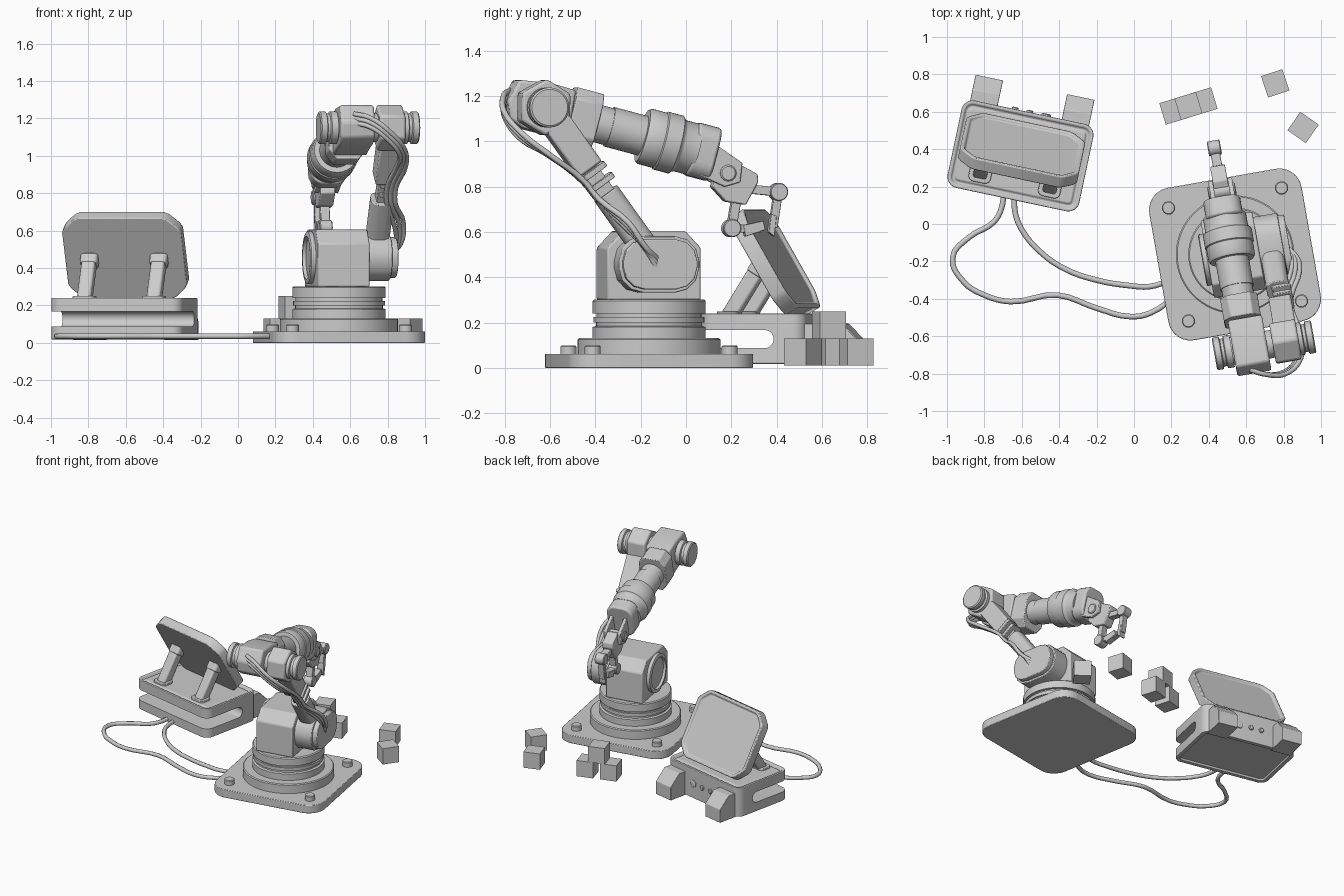
import bpy, bmesh
from math import sin, cos, pi, radians
from mathutils import Matrix, Vector

if "Cube" in bpy.data.objects:
    bpy.data.objects.remove(bpy.data.objects["Cube"])

ARM = Matrix.Translation((0.54, -0.163, 0)) @ Matrix.Rotation(radians(10), 4, 'Z')
CON = Matrix.Translation((-0.607, 0.364, 0)) @ Matrix.Rotation(radians(-12), 4, 'Z')
SIDE = Matrix(((0, 0, 1, 0), (1, 0, 0, 0), (0, 1, 0, 0), (0, 0, 0, 1)))  # (u,v,w) -> (y,z,x)


def rrect(w, h, r, n=6):
    """Rounded rectangle outline."""
    pts = []
    for i, (sx, sy) in enumerate(((1, 1), (-1, 1), (-1, -1), (1, -1))):
        for k in range(n + 1):
            a = (i + k / n) * pi / 2
            pts.append((sx * (w / 2 - r) + r * cos(a), sy * (h / 2 - r) + r * sin(a)))
    return pts


def rect(w, h):
    return [(w / 2, h / 2), (-w / 2, h / 2), (-w / 2, -h / 2), (w / 2, -h / 2)]


def along(p, q, x=0):
    """Frame at p with z towards q; p and q are (y, z) pairs."""
    d = Vector((0, q[0] - p[0], q[1] - p[1])).normalized()
    y = d.cross(Vector((1, 0, 0)))
    m = Matrix(((1, 0, 0), (0, y.y, d.y), (0, y.z, d.z))).to_4x4()
    return Matrix.Translation((x, p[0], p[1])) @ m


def smooth(ob):
    bpy.ops.object.select_all(action='DESELECT')
    ob.select_set(True)
    bpy.context.view_layer.objects.active = ob
    bpy.ops.object.shade_smooth_by_angle(angle=radians(32))


def finish(name, bm, m, bevel=0):
    bmesh.ops.recalc_face_normals(bm, faces=bm.faces)
    me = bpy.data.meshes.new(name)
    bm.to_mesh(me)
    bm.free()
    ob = bpy.data.objects.new(name, me)
    bpy.context.collection.objects.link(ob)
    ob.matrix_world = m
    if bevel:
        b = ob.modifiers.new("bevel", 'BEVEL')
        b.width, b.segments, b.limit_method, b.angle_limit = bevel, 2, 'ANGLE', radians(32)
    smooth(ob)
    return ob


def prism(name, m, pts, z0, z1, bevel=0.005, top=(), bottom=()):
    """Extrude an outline; top/bottom are (thickness, depth) insets."""
    bm = bmesh.new()
    lo = bm.faces.new([bm.verts.new((x, y, z0)) for x, y in pts])
    hi = bm.faces.new([bm.verts.new((x, y, z1)) for x, y in pts])
    a, b = list(lo.verts), list(hi.verts)
    for i in range(len(pts)):
        j = (i + 1) % len(pts)
        bm.faces.new((a[i], a[j], b[j], b[i]))
    bmesh.ops.recalc_face_normals(bm, faces=bm.faces)
    for face, steps in ((hi, top), (lo, bottom)):
        for t, d in steps:
            bmesh.ops.inset_individual(bm, faces=[face], thickness=t, depth=d, use_even_offset=True)
    return finish(name, bm, m, bevel)


def turned(name, m, prof, n=40):
    """Lathe (z, r) profile about z, closed at both ends."""
    bm = bmesh.new()
    rings = [[bm.verts.new((r * cos(2 * pi * k / n), r * sin(2 * pi * k / n), z)) for k in range(n)]
             for z, r in prof]
    for p, q in zip(rings, rings[1:]):
        for k in range(n):
            bm.faces.new((p[k], p[(k + 1) % n], q[(k + 1) % n], q[k]))
    bm.faces.new(rings[0])
    bm.faces.new(rings[-1])
    return finish(name, bm, m)


def pivot(name, y, z, prof, n=40):
    """Turned part on an axis across the arm; profile is (x, r)."""
    return turned(name, ARM @ Matrix.Translation((0, y, z)) @ SIDE, prof, n)


def hose(name, m, pts, r):
    cu = bpy.data.curves.new(name, 'CURVE')
    cu.dimensions, cu.bevel_depth, cu.bevel_resolution, cu.resolution_u = '3D', r, 2, 4
    cu.use_fill_caps = True
    sp = cu.splines.new('BEZIER')
    sp.bezier_points.add(len(pts) - 1)
    for bp, p in zip(sp.bezier_points, pts):
        bp.co = p
        bp.handle_left_type = bp.handle_right_type = 'AUTO'
    ob = bpy.data.objects.new(name, cu)
    bpy.context.collection.objects.link(ob)
    ob.matrix_world = m


# Arm base: plate, bolts and turntable
prism("base_plate", ARM, rrect(0.827, 0.827, 0.12), 0, 0.062, 0.004)
for sx in (-1, 1):
    for sy in (-1, 1):
        turned("base_bolt", ARM @ Matrix.Translation((sx * 0.307, sy * 0.307, 0)),
               [(0.05, 0.036), (0.094, 0.036), (0.099, 0.031)], 12)
turned("turntable", ARM, [(0.05, 0.316), (0.125, 0.316), (0.131, 0.309), (0.131, 0.25), (0.18, 0.25),
       (0.185, 0.235), (0.2, 0.235), (0.2, 0.245), (0.225, 0.245), (0.225, 0.232), (0.24, 0.232),
       (0.24, 0.25), (0.295, 0.25), (0.302, 0.243)], 56)

# Shoulder housing with side drum and left cap
prism("shoulder_housing", ARM @ SIDE, [(-.21, .3), (.21, .3), (.21, .53), (.14, .605), (-.14, .605), (-.21, .53)],
      -0.15, 0.13, 0.008)
prism("shoulder_drum", ARM @ Matrix.Translation((0, 0, 0.457)) @ SIDE, rrect(0.36, 0.25, 0.11, 3), 0.12, 0.26)
prism("shoulder_drum_cap", ARM @ Matrix.Translation((0, 0, 0.457)) @ SIDE, rrect(0.33, 0.22, 0.095, 3), 0.25, 0.295)
pivot("shoulder_cap", 0, 0.455, [(-.1, .14), (-.173, .14), (-.178, .13), (-.178, .115), (-.16, .112)])

# Upper arm
SH, EL = (0.0, 0.456), (-0.505, 1.152)
UP = ARM @ along(SH, EL, 0.195)
prism("upper_arm_lower", UP, rrect(0.125, 0.12, 0.045), 0.05, 0.39)
prism("upper_arm_neck", UP, rect(0.07, 0.075), 0.38, 0.55)
prism("upper_arm_upper", UP, rect(0.12, 0.125), 0.52, 0.8, 0.01)
for s in (0.43, 0.49):
    prism("hose_clamp", UP @ Matrix.Translation((0.02, 0.01, 0)), rrect(0.1, 0.12, 0.02), s, s + 0.025, 0.003)

# Elbow: two housings on one axle with end caps
elbow = [(cos(k * pi / 3 + .5) * .125 - .505, sin(k * pi / 3 + .5) * .125 + 1.15) for k in range(6)]
prism("elbow_right_housing", ARM @ SIDE, elbow, 0.115, 0.255, 0.012)
prism("elbow_left_housing", ARM @ SIDE,
      [(-.645, 1.18), (-.595, 1.272), (-.45, 1.257), (-.34, 1.225), (-.38, 1.0), (-.46, 1.03), (-.58, 1.06), (-.635, 1.1)],
      -0.1, 0.085, 0.012)
pivot("elbow_axle", -.505, 1.15, [(-.15, .075), (.3, .075)])
for s, x in ((-1, -0.105), (1, 0.242)):
    pivot("elbow_cap", -.505, 1.15, [(x, .088), (x + s * .035, .088), (x + s * .04, .075), (x + s * .055, .075),
          (x + s * .06, .088), (x + s * .09, .088), (x + s * .096, .08)])

# Forearm
FO = ARM @ along(EL, (EL[0] + cos(radians(14.8)), EL[1] - sin(radians(14.8))), -0.02)
prism("forearm_flange", FO, [(.1, .08), (.06, .135), (-.06, .135), (-.1, .08), (-.1, -.08), (-.06, -.13),
      (.06, -.13), (.1, -.08)], 0.15, 0.275, 0.006)
turned("forearm_barrel", FO, [(.2, .084), (.34, .084), (.34, .09), (.495, .09), (.495, .118), (.51, .126),
       (.575, .126), (.58, .132), (.65, .132), (.66, .12), (.67, .116), (.74, .116)])
prism("forearm_end", FO, rrect(0.2, 0.24, 0.07), 0.72, 0.825, 0.012)

# Wrist fork and palm
for x in (-0.075, 0.03):
    prism("wrist_fork", ARM @ SIDE, [(.2, 1.0), (.3, .98), (.41, .905), (.4, .82), (.33, .8), (.22, .85)],
          x, x + 0.025)
pivot("wrist_pin", .345, .86, [(-.085, .03), (-.08, .036), (.06, .036), (.065, .03)], 24)
prism("palm", ARM @ SIDE, [(.3, .87), (.4, .9), (.483, .855), (.485, .82), (.43, .72), (.34, .735), (.28, .8)],
      -0.05, 0.03, 0.006)


# Gripper fingers
def bar(name, p, q, w, t):
    d = ((q[0] - p[0]) ** 2 + (q[1] - p[1]) ** 2) ** 0.5
    prism(name, ARM @ along(p, q, -0.01), rect(w, t), 0, d, 0.004)


A, B = (.58, .777), (.37, .617)
for j, root, tip in ((A, (.45, .79), (.557, .62)), (B, (.39, .73), (.5, .615))):
    pivot("finger_joint", *j, [(-.045, .036), (-.04, .04), (.02, .04), (.025, .036)], 24)
    bar("finger_link", root, j, 0.05, 0.04)
    bar("finger", j, tip, 0.045, 0.036)
prism("upper_fingertip", ARM @ SIDE, [(.545, .68), (.57, .67), (.56, .58), (.535, .6)], -.035, .015, .003)
prism("lower_fingertip", ARM @ SIDE, [(.42, .63), (.51, .65), (.52, .61), (.43, .58)], -.035, .015, .003)

# Hoses from elbow to shoulder, held by the clamps
for i in (-1, 0, 1):
    o = i * 0.024
    hose("arm_hose", ARM, [(-.03, -.62, 1.2 + o), (.05, -.66, 1.18 + o), (.15, -.67 - o * .3, 1.11 + o),
         (.235 + o * .6, -.61, 1.02 + o * .5), (.25 + o, -.5, .945), (.225 + o, -.335, .825),
         (.235 + o, -.27, .745), (.3 + o, -.15, .63 + o * .5), (.31 + o * .5, -.07, .53), (.28, -.01, .455 + o)], 0.013)

# Console body with a rounded slot through the front
body = prism("console_body", CON, rrect(0.72, 0.477, 0.06), 0.018, 0.24, 0.005,
             top=((0.018, 0), (0.008, -0.014), (0.012, 0), (0.006, 0.01)), bottom=((0.03, 0), (0.004, -0.015)))
arc = [(0.06 + .04 * cos(a), 0.127 + .04 * sin(a)) for a in [(-.5 + k / 10) * pi for k in range(11)]]
slot = prism("slot_cutter", CON @ SIDE, arc + [(-.4, .167), (-.4, .087)], -0.5, 0.5, 0)
slot.hide_render = True
cut = body.modifiers.new("slot", 'BOOLEAN')
cut.object, cut.operation, cut.solver = slot, 'DIFFERENCE', 'EXACT'
bpy.context.view_layer.objects.active = body
for mod in [m.name for m in body.modifiers]:
    bpy.ops.object.modifier_apply(modifier=mod)
bpy.data.objects.remove(slot)
smooth(body)

# Console rear feet and knobs
for x in (-0.25, 0.25):
    prism("rear_foot", CON @ SIDE, [(.2, .015), (.375, .015), (.375, .115), (.295, .195), (.2, .195)],
          x - 0.075, x + 0.075, 0.003)
for x, r in ((-0.08, .018), (0, .018), (0.09, .026)):
    turned("rear_knob", CON @ along((.21, .13), (.3, .13), x), [(0, r), (.035, r), (.04, r * .7)], 16)

# Tilted screen on two struts
prism("screen", CON @ along((0.0, 0.45), (0.866, 0.95)),
      [(sx * x, sy * y) for sx, sy, pts in ((1, 1, 1), (-1, 1, -1), (-1, -1, 1), (1, -1, -1))
       for x, y in ((.325, .16), (.31, .187), (.257, .238), (.23, .25))[::pts]],
      0, 0.07, 0.006, top=((0.022, 0), (0.006, -0.015)))
for x in (-0.19, 0.19):
    prism("screen_strut", CON @ along((-.14, .22), (0.01, .46), x), rect(0.075, 0.07), 0, 0.28, 0.012)
    prism("strut_head", CON @ along((-.14, .22), (0.01, .46), x), rrect(0.095, 0.075, 0.02), 0.23, 0.285, 0.006)
    prism("strut_foot", CON @ Matrix.Translation((x, -.135, 0)), rrect(0.12, 0.1, 0.03), .22, .25, 0.004)

# Floor cables between console and arm
inner = [(-.64, .15), (-.635, .06), (-.6, -.03), (-.5, -.15), (-.37, -.24), (-.2, -.3), (-.02, -.33), (.08, -.335), (.2, -.3)]
outer = [(-.695, .17), (-.71, .08), (-.75, .01), (-.88, -.07), (-.97, -.18), (-.91, -.31), (-.8, -.38), (-.66, -.415),
         (-.41, -.38), (-.2, -.45), (-.02, -.495), (.09, -.475), (.24, -.37)]
for path in (inner, outer):
    hose("floor_cable", Matrix.Identity(4), [(x, y, 0.036) for x, y in path], 0.015)

# Loose cubes
for x, y, z, a in ((.21, .606, 0, 16.8), (.372, .656, 0, 16.8), (.291, .631, .12, 16.8), (.755, .752, 0, 18),
                   (.904, .516, 0, -35)):
    prism("cube", Matrix.Translation((x, y, z)) @ Matrix.Rotation(radians(a), 4, 'Z'), rect(.12, .12), .01, .13, 0)
